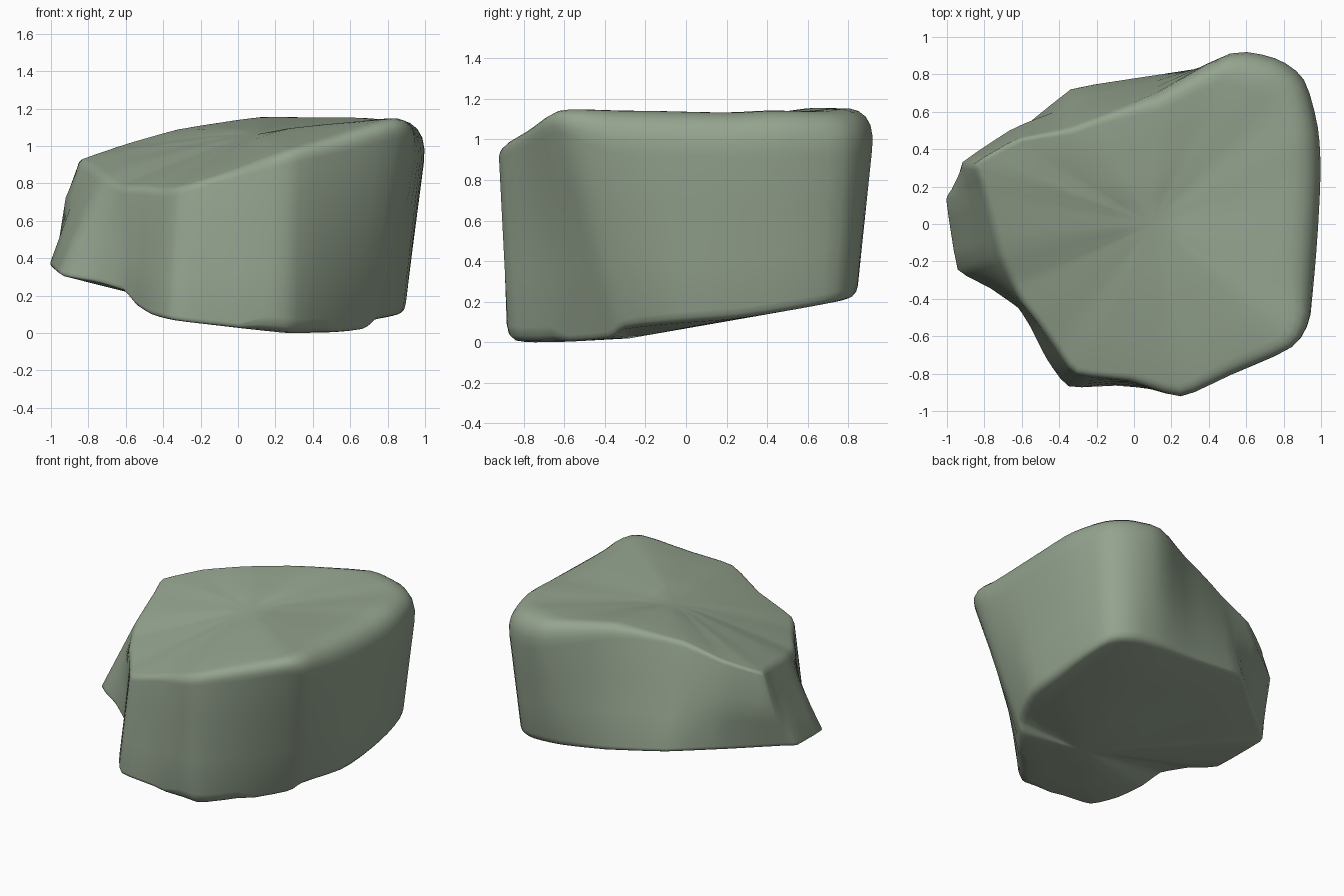
import bpy, bmesh, math
from mathutils import Vector

if "Cube" in bpy.data.objects:
    bpy.data.objects.remove(bpy.data.objects["Cube"])

# Outline stations, counter-clockwise: foot x, y, z, then rim x, y, z
STATIONS = [
    (.89, .25, .12, 1.025, .26, 1.15), (.88, .52, .16, 1.01, .52, 1.16),
    (.83, .74, .20, .93, .785, 1.155), (.69, .83, .22, .77, .905, 1.17),
    (.45, .84, .24, .53, .93, 1.17), (.12, .80, .28, .12, .69, 1.165),
    (-.34, .725, .36, -.34, .51, 1.09), (-.67, .44, .36, -.62, .46, 1.01),
    (-.96, .20, .37, -.85, .33, .93), (-1.01, .13, .36, -.81, .20, .91),
    (-.95, -.245, .31, -.72, -.15, .84), (-.78, -.34, .28, -.65, -.32, .79),
    (-.62, -.45, .23, -.60, -.42, .78), (-.55, -.56, .15, -.52, -.52, .78),
    (-.47, -.72, .10, -.42, -.66, .77), (-.35, -.87, .07, -.31, -.80, .78),
    (-.10, -.865, .04, -.02, -.84, .87), (.25, -.875, 0.0, .25, -.925, .97),
    (.46, -.66, 0.0, .52, -.82, 1.05), (.68, -.38, .02, .86, -.68, 1.15),
    (.75, -.30, .07, .975, -.51, 1.16), (.88, -.02, .10, 1.0, -.17, 1.16),
]
TOP = Vector((.1, 0, 1.085))
BASE = Vector((.2, -.28, .02))
STEPS = 3


def spline(p0, p1, p2, p3, t):
    """Spline between p1 and p2, rounder on the right half."""
    k1, k2 = (.4 if p.x > .4 else .3 if p.y < -.6 else .15 for p in (p1, p2))
    m1, m2 = (p2 - p0) * k1, (p3 - p1) * k2
    return (p1 * (2*t**3 - 3*t**2 + 1) + m1 * (t**3 - 2*t**2 + t)
            + p2 * (3*t**2 - 2*t**3) + m2 * (t**3 - t**2))


def rounded(a, corner, b, radius, n):
    """Points rounding a corner between the directions to a and b."""
    s = corner + (a - corner).normalized() * radius
    e = corner + (b - corner).normalized() * radius
    return [s*(1-t)**2 + corner*2*t*(1-t) + e*t*t for t in [i/n for i in range(n + 1)]]


def column(foot, rim):
    """Profile from the underside, up the wall and over the rim."""
    ease = min(1, max(0, (rim.x + .1) / .8))
    if rim.y < -.4:                       # tighter edge along the front
        ease *= max(.35, 1 - (-.4 - rim.y) * 2.2)
    low = rounded(BASE, foot, rim, .08 if foot.x > .1 and foot.y < -.6 else .025 + .025 * ease, 3)
    high = rounded(foot, rim, TOP, .04 + .2 * ease, 6)
    under = [BASE.lerp(low[0], t) for t in (.35, .7)]
    wall = [low[-1].lerp(high[0], t) for t in (.33, .67)]
    if rim.x < -.5 and rim.y > .25:       # flared facet at the back left
        out = Vector((-.5, .85, 0))
        wall[0] += out * .025
        wall[1] += out * .055
    crown = [high[-1].lerp(TOP, t) for t in (.25, .5, .75)]
    return under + low + wall + high + crown


# Boulder: profile columns swept around the outline
feet = [Vector(s[:3]) for s in STATIONS]
rims = [Vector(s[3:]) for s in STATIONS]
n = len(STATIONS)
columns = []
for i in range(n):
    for k in range(STEPS):
        f, r = (spline(L[i-1], L[i], L[(i+1) % n], L[(i+2) % n], k / STEPS)
                for L in (feet, rims))
        columns.append(column(f, r))

bm = bmesh.new()
grid = [[bm.verts.new(p) for p in c] for c in columns]
base, top = bm.verts.new(BASE), bm.verts.new(TOP)
for i, c in enumerate(grid):
    d = grid[(i + 1) % len(grid)]
    bm.faces.new((base, d[0], c[0]))
    bm.faces.new((top, c[-1], d[-1]))
    for j in range(len(c) - 1):
        bm.faces.new((c[j], d[j], d[j+1], c[j+1]))

# Soften the crown slightly
crown = [top] + [v for c in grid for v in c[-3:]]
for _ in range(4):
    bmesh.ops.smooth_vert(bm, verts=crown, factor=.5,
                          use_axis_x=False, use_axis_y=False, use_axis_z=True)
bmesh.ops.recalc_face_normals(bm, faces=bm.faces)

# Stand on the ground
low = min(v.co.z for v in bm.verts)
for v in bm.verts:
    v.co.z -= low
mesh = bpy.data.meshes.new("boulder")
bm.to_mesh(mesh)
bm.free()
boulder = bpy.data.objects.new("boulder", mesh)
bpy.context.collection.objects.link(boulder)

stone = bpy.data.materials.new("mossy_stone")
stone.diffuse_color = (.30, .37, .275, 1)
stone.use_nodes = True
stone.node_tree.nodes["Principled BSDF"].inputs["Base Color"].default_value = stone.diffuse_color
mesh.materials.append(stone)

bpy.context.view_layer.objects.active = boulder
boulder.select_set(True)
bpy.ops.object.shade_smooth_by_angle(angle=math.radians(65))
